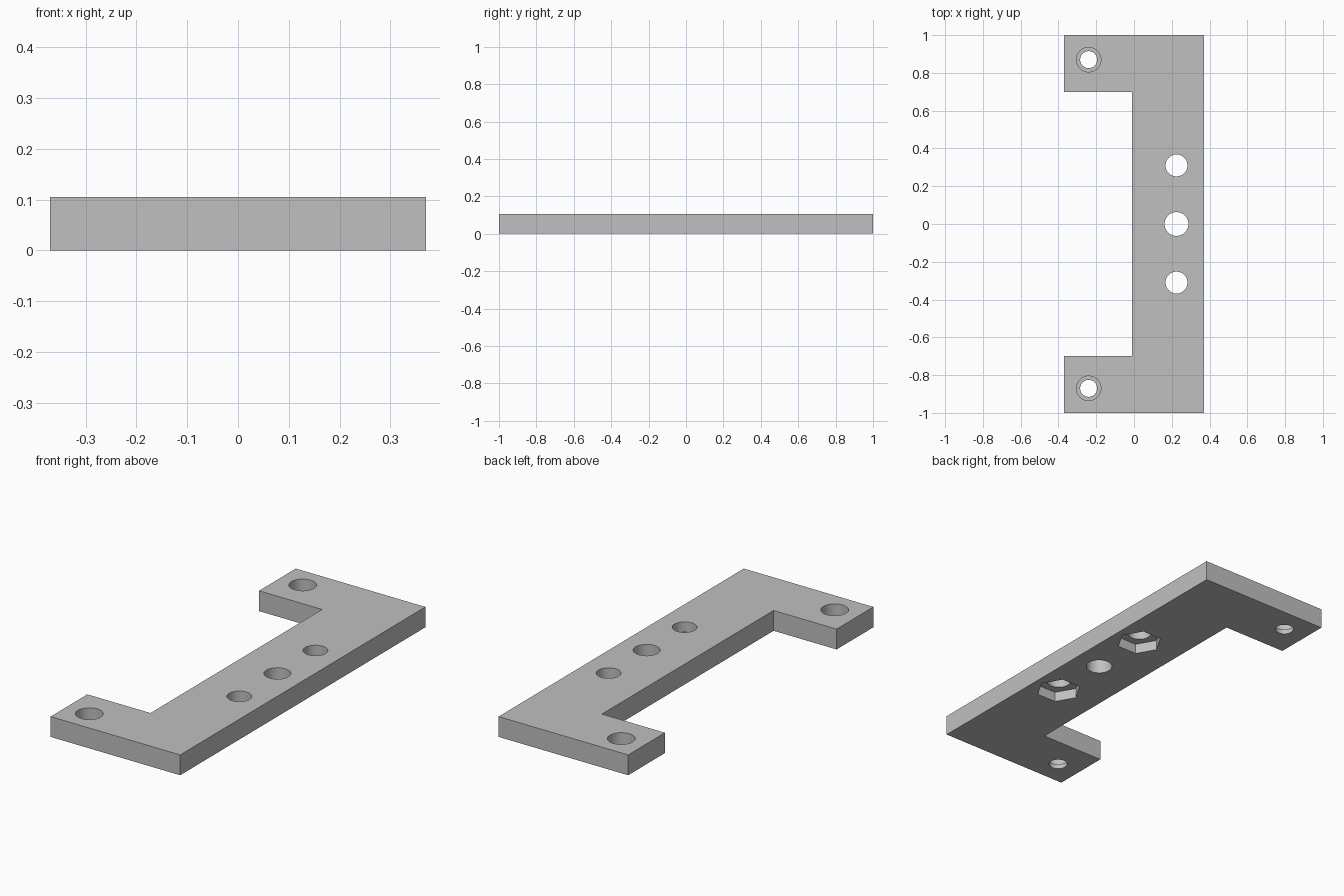
import bpy
import bmesh
from math import radians

default = bpy.data.objects.get("Cube")
if default:
    bpy.data.objects.remove(default, do_unlink=True)

THICK = 0.105
HALF_W = 0.37
INNER_X = -0.01      # inner face of the long bar
ARM_Y = 0.70         # inner face of each end arm
HOLE_X = 0.225       # row of holes along the bar

grey = bpy.data.materials.new("plain_grey")
grey.use_nodes = True
colour = (0.53, 0.53, 0.53, 1)
grey.diffuse_color = colour
grey.node_tree.nodes["Principled BSDF"].inputs["Base Color"].default_value = colour

# C-shaped plate, extruded from its outline
half = [(HALF_W, 1), (-HALF_W, 1), (-HALF_W, ARM_Y), (INNER_X, ARM_Y)]
outline = half + [(x, -y) for x, y in reversed(half)]
bm = bmesh.new()
base = bm.faces.new([bm.verts.new((x, y, 0)) for x, y in outline])
walls = bmesh.ops.extrude_face_region(bm, geom=[base])
top = [v for v in walls["geom"] if isinstance(v, bmesh.types.BMVert)]
bmesh.ops.translate(bm, verts=top, vec=(0, 0, THICK))
bmesh.ops.recalc_face_normals(bm, faces=bm.faces)
mesh = bpy.data.meshes.new("bracket_plate")
bm.to_mesh(mesh)
bm.free()
plate = bpy.data.objects.new("bracket_plate", mesh)
bpy.context.collection.objects.link(plate)
mesh.materials.append(grey)


def cut(x, y, radius, low, high, sides=48):
    """Cut an upright prism out of the plate, vertices starting on the x axis."""
    bpy.ops.mesh.primitive_cylinder_add(
        vertices=sides, radius=radius, depth=high - low,
        location=(x, y, (low + high) / 2), rotation=(0, 0, radians(90)))
    cutter = bpy.context.object
    cutter.name = "hole_cutter"
    cutter.hide_render = True
    mod = plate.modifiers.new("hole", "BOOLEAN")
    mod.operation = "DIFFERENCE"
    mod.solver = "EXACT"
    mod.object = cutter
    bpy.ops.object.select_all(action="DESELECT")
    plate.select_set(True)
    bpy.context.view_layer.objects.active = plate
    bpy.ops.object.modifier_apply(modifier=mod.name)
    bpy.data.objects.remove(cutter, do_unlink=True)


BELOW, ABOVE = -0.1, THICK + 0.1

# Plain centre hole
cut(HOLE_X, 0, 0.063, BELOW, ABOVE)

for side in (-1, 1):
    # Bolt hole with a hexagonal nut pocket underneath
    cut(HOLE_X, side * 0.31, 0.058, BELOW, ABOVE)
    cut(HOLE_X, side * 0.31, 0.11, BELOW, 0.052, sides=6)
    # Arm screw hole with a wider bore from the top
    cut(-0.24, side * 0.87, 0.045, BELOW, ABOVE)
    cut(-0.24, side * 0.87, 0.065, 0.025, ABOVE)

# Smooth bores, sharp edges
bpy.ops.object.shade_smooth_by_angle(angle=radians(30))
